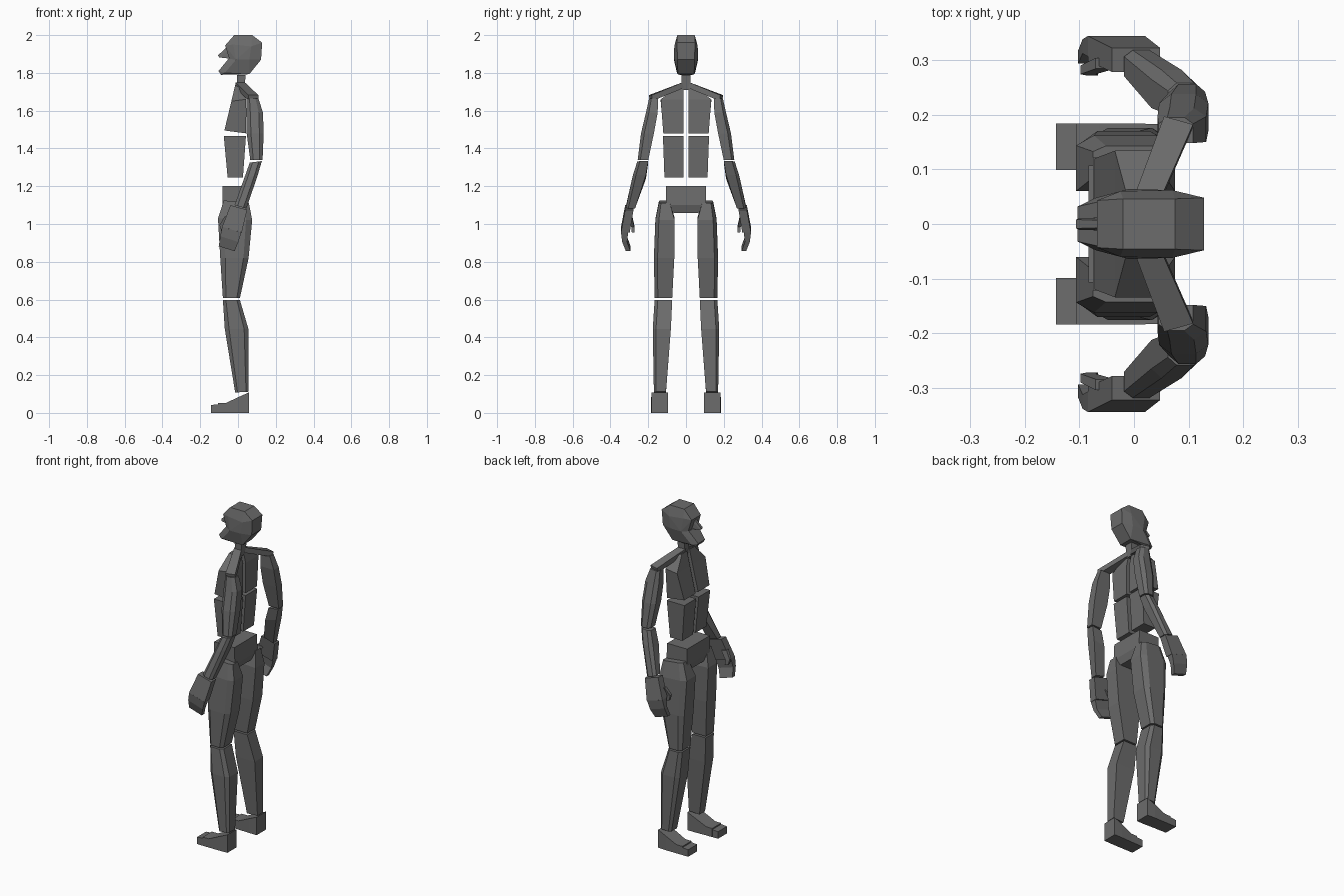
import bpy, bmesh
from mathutils import Vector

mat = bpy.data.materials.new("dark grey")
mat.diffuse_color = (0.15, 0.15, 0.15, 1)


def finish(name, bm, mirror):
    bmesh.ops.recalc_face_normals(bm, faces=bm.faces)
    me = bpy.data.meshes.new(name)
    bm.to_mesh(me)
    bm.free()
    me.materials.append(mat)
    ob = bpy.data.objects.new(name, me)
    bpy.context.collection.objects.link(ob)
    if mirror:
        m = ob.modifiers.new("mirror", "MIRROR")
        m.use_axis = (False, True, False)
        m.use_clip = False
        m.use_mirror_merge = False
    return ob


def loft(name, sections, chamfer=0.0, mirror=True):
    """Section = (front x, front z, back x, back z, inner y, outer y);
    chamfer cuts the outer corners as a fraction of the section size."""
    bm = bmesh.new()
    rings = []
    for xa, za, xb, zb, ya, yb in sections:
        def p(u, v):
            return bm.verts.new((xa + (xb - xa) * u, ya + (yb - ya) * v, za + (zb - za) * u))
        c = chamfer
        uv = [(0, 0), (1, 0), (1, 1), (0, 1)]
        if c:
            uv = [(0, 0), (1, 0), (1, 1 - c), (1 - c, 1), (c, 1), (0, 1 - c)]
        rings.append([p(u, v) for u, v in uv])
    n = len(rings[0])
    for a, b in zip(rings, rings[1:]):
        for i in range(n):
            j = (i + 1) % n
            bm.faces.new((a[i], a[j], b[j], b[i]))
    bm.faces.new(rings[0])
    bm.faces.new(rings[-1])
    return finish(name, bm, mirror)


def hull(name, points):
    """Convex solid from (x, z, half width) points, symmetric in y."""
    bm = bmesh.new()
    for x, z, w in points:
        bm.verts.new((x, w, z))
        bm.verts.new((x, -w, z))
    r = bmesh.ops.convex_hull(bm, input=bm.verts[:])
    bmesh.ops.dissolve_limit(bm, angle_limit=0.05, verts=bm.verts[:], edges=bm.edges[:])
    return finish(name, bm, False)


# Head: cranium, jaw and nose
hull("cranium", [(-0.02, 2.0, .046), (0.075, 2.0, .046), (0.128, 1.96, .048),
                 (0.122, 1.87, .045), (-0.068, 1.945, .043), (-0.045, 1.87, .046),
                 (-0.025, 1.95, .06), (0.07, 1.94, .062), (0.06, 1.87, .062),
                 (-0.01, 1.87, .064)])
hull("jaw", [(-0.103, 1.81, .032), (-0.09, 1.79, .034), (0.06, 1.793, .043),
             (0.122, 1.87, .045), (0.06, 1.87, .062), (-0.01, 1.87, .064),
             (-0.05, 1.875, .044), (-0.07, 1.80, .048)])
hull("nose", [(-0.106, 1.893, .008), (-0.1, 1.882, .011), (-0.06, 1.935, .007),
              (-0.04, 1.93, .01), (-0.04, 1.875, .012)])

# Neck and torso halves
loft("neck", [(-0.005, 1.79, 0.04, 1.79, -.024, .024),
              (-0.005, 1.71, 0.035, 1.71, -.022, .022)], mirror=False)
loft("chest", [(-0.015, 1.735, 0.03, 1.715, .012, .06),
               (-0.035, 1.65, 0.042, 1.66, .012, .134),
               (-0.072, 1.495, 0.042, 1.48, .012, .12)])
loft("abdomen", [(-0.075, 1.465, 0.042, 1.465, .012, .122),
                 (-0.055, 1.245, 0.026, 1.245, .012, .114)])
loft("pelvis", [(-0.083, 1.2, 0.05, 1.2, -.107, .107),
                (-0.083, 1.1, 0.055, 1.1, -.107, .107),
                (-0.07, 1.058, 0.04, 1.058, -.065, .065)], mirror=False)

# Collar bones: a slanted bar from neck to shoulder
bm = bmesh.new()
ends = []
for (xa, ya), (xb, yb), z in (((-.012, .018), (.036, .018), 1.75), ((.055, .197), (.108, .182), 1.682)):
    ends.append([bm.verts.new(v) for v in ((xa, ya, z), (xb, yb, z),
                                           (xb, yb - .006, z - .03), (xa, ya - .006, z - .03))])
for i in range(4):
    j = (i + 1) % 4
    bm.faces.new((ends[0][i], ends[0][j], ends[1][j], ends[1][i]))
for e in ends:
    bm.faces.new(e)
finish("collar_bone", bm, True)

# Arms
loft("upper_arm", [(0.045, 1.665, 0.108, 1.665, .148, .195),
                   (0.043, 1.59, 0.132, 1.59, .15, .212),
                   (0.046, 1.48, 0.136, 1.48, .17, .238),
                   (0.065, 1.338, 0.13, 1.338, .2, .256)], 0.25)
loft("forearm", [(0.062, 1.325, 0.126, 1.333, .2, .258),
                 (0.032, 1.24, 0.105, 1.26, .212, .282),
                 (-0.018, 1.1, 0.044, 1.082, .27, .318)], 0.25)
loft("hand", [(-0.04, 1.1, 0.048, 1.075, .278, .322),
              (-0.084, 0.985, 0.02, 0.955, .298, .344)])
loft("fingers", [(-0.084, 0.985, 0.018, 0.955, .306, .344),
                 (-0.094, 0.935, 0.002, 0.905, .312, .338),
                 (-0.102, 0.882, -0.018, 0.856, .294, .318)])
loft("thumb", [(-0.07, 1.04, -0.035, 1.03, .284, .304),
               (-0.098, 0.995, -0.07, 0.985, .274, .29),
               (-0.088, 0.962, -0.066, 0.956, .272, .287)])

# Legs
loft("thigh", [(-0.075, 1.125, 0.058, 1.11, .085, .143),
               (-0.106, 1.03, 0.075, 1.02, .06, .162),
               (-0.094, 0.82, 0.056, 0.82, .062, .17),
               (-0.08, 0.607, 0.01, 0.607, .073, .166)], 0.18)
loft("shin", [(-0.08, 0.598, 0.01, 0.598, .073, .166),
              (-0.07, 0.445, 0.055, 0.445, .08, .176),
              (-0.015, 0.108, 0.055, 0.112, .106, .17)], 0.18)

# Feet: heel-to-ball wedge and the stepped toes
loft("foot", [(-0.065, 0, -0.065, 0.052, .098, .184),
              (0.005, 0, 0.005, 0.085, .095, .184),
              (0.057, 0, 0.057, 0.108, .095, .182)])
loft("ball_of_foot", [(-0.105, 0, -0.105, 0.052, .098, .184),
                      (-0.065, 0, -0.065, 0.052, .098, .184)])
loft("toes", [(-0.143, 0, -0.143, 0.042, .099, .184),
              (-0.105, 0, -0.105, 0.045, .099, .184)])
